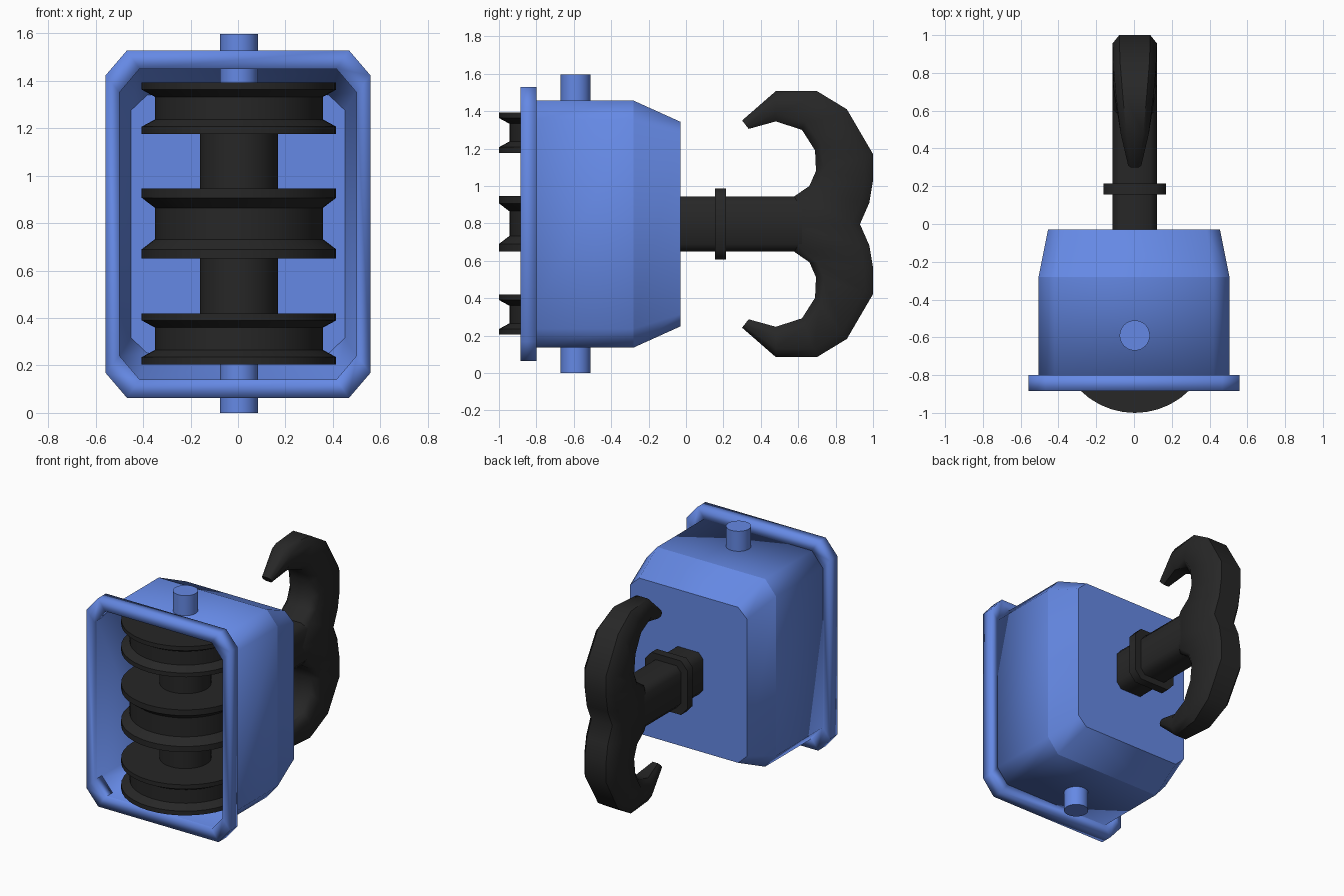
import bpy, bmesh
from math import sin, cos, pi, radians
from mathutils import Vector

if "Cube" in bpy.data.objects:
    bpy.data.objects.remove(bpy.data.objects["Cube"])


def material(name, rgb):
    m = bpy.data.materials.new(name)
    m.diffuse_color = (*rgb, 1)
    m.use_nodes = True
    m.node_tree.nodes["Principled BSDF"].inputs["Base Color"].default_value = m.diffuse_color
    return m


BLUE = material("blue_paint", (0.13, 0.25, 0.78))
BLACK = material("black_metal", (0.02, 0.02, 0.02))
CX, CZ, AXLE_Y = 0.004, 0.796, -0.59


def loft(name, rings, mat, caps=(True, True), wrap=False, sharp=(), angle=50):
    """Skin a list of equal-length point rings; 'sharp' lists rings kept crisp."""
    bm = bmesh.new()
    vs = [[bm.verts.new(p) for p in r] for r in rings]
    n, k = len(rings[0]), len(rings)
    for i in range(k if wrap else k - 1):
        a, b = vs[i], vs[(i + 1) % k]
        for j in range(n):
            bm.faces.new((a[j], a[(j + 1) % n], b[(j + 1) % n], b[j]))
    if caps[0]:
        bm.faces.new(vs[0])
    if caps[1]:
        bm.faces.new(vs[-1])
    bmesh.ops.recalc_face_normals(bm, faces=bm.faces)
    me = bpy.data.meshes.new(name)
    bm.to_mesh(me)
    bm.free()
    me.shade_smooth()
    me.set_sharp_from_angle(angle=radians(angle))
    flags = {frozenset((i * n + j, i * n + (j + 1) % n)) for i in sharp for j in range(n)}
    for e in me.edges:
        if frozenset(e.vertices) in flags:
            e.use_edge_sharp = True
    me.materials.append(mat)
    ob = bpy.data.objects.new(name, me)
    bpy.context.collection.objects.link(ob)
    return ob


def octagon(y, hx, hz, cx, cz, x0=0.0):
    """Chamfered rectangle in the xz plane."""
    q = [(hx, hz - cz), (hx - cx, hz), (-hx + cx, hz), (-hx, hz - cz)]
    return [Vector((x0 + x, y, CZ + z)) for x, z in q + [(-x, -z) for x, z in q]]


def lathe(name, profile, mat, seg=40):
    """Turn (radius, z) points about the axle."""
    rings = [[Vector((CX + r * cos(2 * pi * j / seg), AXLE_Y + r * sin(2 * pi * j / seg), z))
              for j in range(seg)] for r, z in profile]
    return loft(name, rings, mat)


# Housing: thin shell, open at the front, tapered at the back
housing = loft("housing", [
    octagon(-0.86, 0.505, 0.66, 0.085, 0.10),
    octagon(-0.28, 0.505, 0.66, 0.085, 0.10),
    octagon(-0.03, 0.455, 0.547, 0.07, 0.066)], BLUE, caps=(False, True), sharp=(1, 2))
shell = housing.modifiers.new("thickness", "SOLIDIFY")
shell.thickness = 0.006
shell.offset = -1

# Flange around the opening
outer = (0.558, 0.733, 0.09, 0.105)
inner = (0.500, 0.655, 0.085, 0.10)
loft("housing_rim", [octagon(-0.80, *outer), octagon(-0.885, *outer),
                     octagon(-0.885, *inner), octagon(-0.80, *inner)],
     BLUE, caps=(False, False), wrap=True, angle=100)

# Axle and the spacer on it
lathe("axle", [(0.08, 0.0), (0.08, 1.597)], BLUE)
lathe("axle_spacer", [(0.165, 0.215), (0.165, 1.385)], BLACK)

# Grooved pulley wheels
R, G = 0.41, 0.355
for name, z0, z1, lip, slope in (("lower_pulley", 0.205, 0.42, 0.03, 0.03),
                                 ("middle_pulley", 0.65, 0.947, 0.04, 0.042),
                                 ("upper_pulley", 1.177, 1.393, 0.03, 0.03)):
    lathe(name, [(R, z0), (R, z0 + lip), (G, z0 + lip + slope),
                 (G, z1 - lip - slope), (R, z1 - lip), (R, z1)], BLACK)

# Hook shank and collar
loft("hook_shank", [octagon(y, 0.117, 0.147, 0.035, 0.04, CX) for y in (-0.04, 0.62)], BLACK)
loft("shank_collar", [octagon(y, 0.165, 0.19, 0.05, 0.055, CX) for y in (0.155, 0.215)], BLACK)


def hook_ring(yi, zi, yo, zo, w):
    """Chamfered section between an inner and an outer point of the hook."""
    i, o = Vector((CX, yi, zi)), Vector((CX, yo, zo))
    d = o - i
    c = d * min(0.28, 0.045 / d.length)
    e = w - min(0.035, w * 0.4)
    half = [(i, e), (i + c, w), (o - c, w), (o, e)]
    return ([p + Vector((s, 0, 0)) for p, s in half]
            + [p - Vector((s, 0, 0)) for p, s in reversed(half)])


# Double hook: one arm from tip to centre, mirrored for the other
arm = [(0.335, 1.305, 0.30, 1.35, 0.035),
       (0.48, 1.345, 0.48, 1.507, 0.075),
       (0.62, 1.30, 0.70, 1.507, 0.10),
       (0.69, 1.19, 0.86, 1.41, 0.113),
       (0.695, 1.08, 1.0, 1.17, 0.117),
       (0.66, 1.0, 1.0, 1.03, 0.117),
       (0.58, 0.945, 0.98, 0.91, 0.117),
       (0.50, CZ, 0.93, CZ, 0.117)]
mirrored = [(a, 2 * CZ - b, c, 2 * CZ - d, w) for a, b, c, d, w in reversed(arm[:-1])]
loft("double_hook", [hook_ring(*p) for p in arm + mirrored], BLACK)
